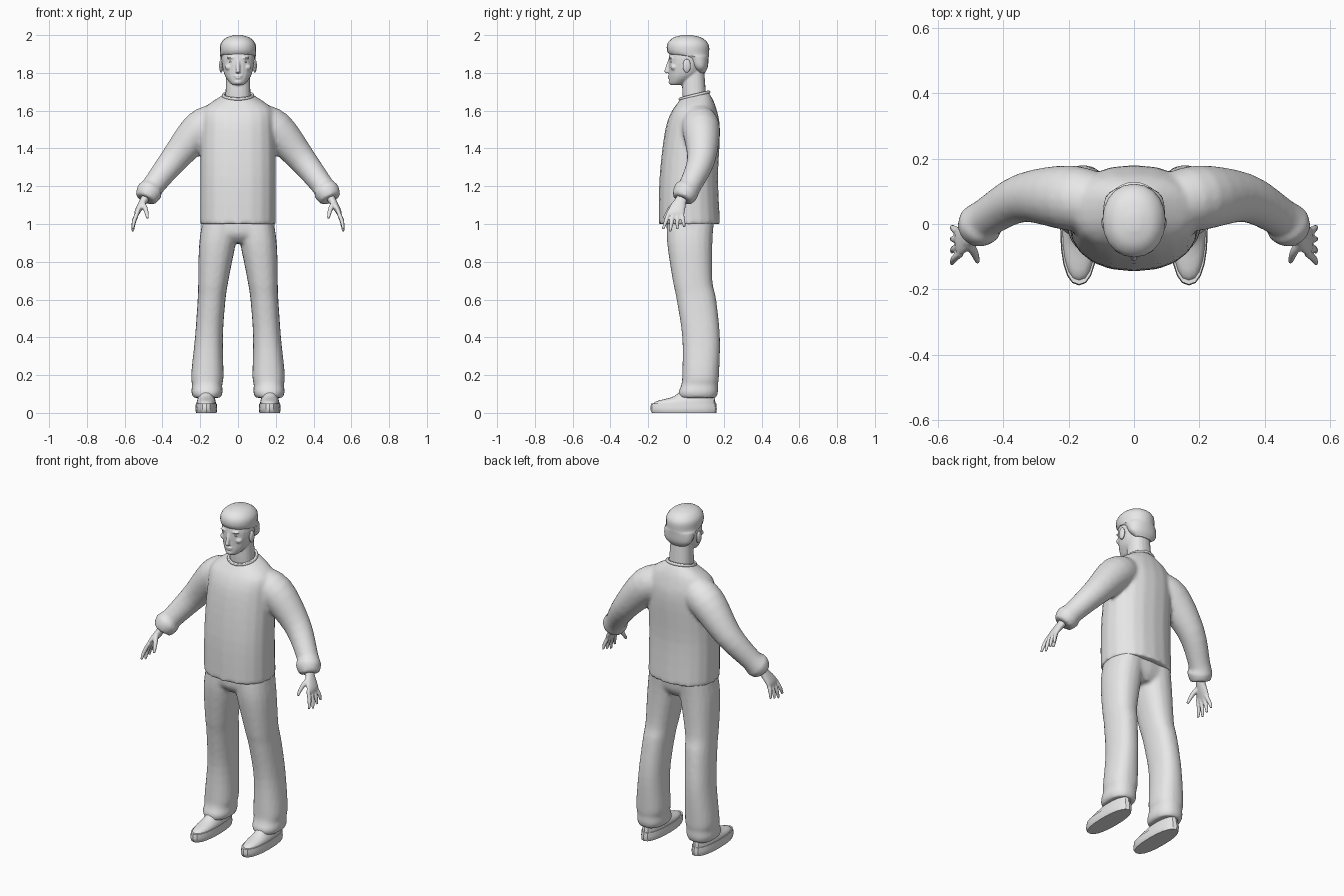
import bpy
import bmesh
from math import cos, sin, pi, copysign
from mathutils import Matrix, Vector

if "Cube" in bpy.data.objects:
    bpy.data.objects.remove(bpy.data.objects["Cube"])

GREY = (0.8, 0.8, 0.8, 1)
grey = bpy.data.materials.new("plain grey")
grey.use_nodes = True
grey.diffuse_color = GREY
grey.node_tree.nodes["Principled BSDF"].inputs["Base Color"].default_value = GREY

SIDES = {"left": 1, "right": -1}


def curve(points, steps=4):
    """Smooth curve through a few points of any dimension."""
    knots = [Vector(p) for p in points]
    knots = [knots[0], *knots, knots[-1]]
    result = []
    for before, start, end, after in zip(knots, knots[1:], knots[2:], knots[3:]):
        leave, arrive = (end - before) / 2, (after - start) / 2
        gap = end - start
        for k in range(steps):
            t = k / steps
            result.append(start + leave * t + (gap * 3 - leave * 2 - arrive) * t ** 2
                          + (leave + arrive - gap * 2) * t ** 3)
    return result + [knots[-1]]


def ring(centre, across, along, power=2, count=20):
    """Rounded outline; a higher power makes it boxier."""
    def bend(value):
        return copysign(abs(value) ** (2 / power), value)
    angles = [2 * pi * i / count for i in range(count)]
    return [centre + across * bend(cos(a)) + along * bend(sin(a)) for a in angles]


def skin(bm, rings):
    """Join rings of points into a closed shell."""
    loops = [[bm.verts.new(point) for point in outline] for outline in rings]
    for low, high in zip(loops, loops[1:]):
        for i in range(len(low)):
            bm.faces.new((low[i - 1], low[i], high[i], high[i - 1]))
    bm.faces.new(loops[0])
    bm.faces.new(loops[-1])


def stack(bm, levels, power=2.3, centre=lambda z: 0, tilt=lambda z: 0):
    """Level: height, half width, front y, back y."""
    rings = []
    for z, width, front, back in curve(levels):
        depth = (back - front) / 2
        rings.append(ring(Vector((centre(z), (front + back) / 2, z)), Vector((width, 0, 0)),
                          Vector((0, depth, depth * tilt(z))), power))
    skin(bm, rings)


def tube(bm, path, side=1):
    """Path point: x, y, z, thickness radius and optional breadth radius."""
    path = curve(path)
    spots = [Vector((side * p[0], p[1], p[2])) for p in path]
    rings = []
    for i, p in enumerate(path):
        heading = spots[min(i + 1, len(spots) - 1)] - spots[max(i - 1, 0)]
        across = Vector((0, 1, 0)).cross(heading).normalized()
        along = heading.normalized().cross(across)
        rings.append(ring(spots[i], across * p[3], along * p[-1]))
    skin(bm, rings)


def blob(bm, centre, radii):
    place = Matrix.Translation(centre) @ Matrix.Diagonal((*radii, 1))
    bmesh.ops.create_uvsphere(bm, u_segments=16, v_segments=10, radius=1, matrix=place)


def shade(ob):
    bpy.ops.object.select_all(action="DESELECT")
    ob.select_set(True)
    bpy.context.view_layer.objects.active = ob
    ob.data.materials.append(grey)
    bpy.ops.object.shade_smooth_by_angle()


def finish(name, bm, voxel=None):
    """Turn the shells into an object, fused into one skin if a voxel size is given."""
    bmesh.ops.recalc_face_normals(bm, faces=bm.faces)
    mesh = bpy.data.meshes.new(name)
    bm.to_mesh(mesh)
    bm.free()
    ob = bpy.data.objects.new(name, mesh)
    bpy.context.collection.objects.link(ob)
    shade(ob)
    if voxel:
        fuse = ob.modifiers.new("fuse", "REMESH")
        fuse.mode = "VOXEL"
        fuse.voxel_size = voxel
        fuse.use_smooth_shade = True
        ob.modifiers.new("soften", "SMOOTH").iterations = 4


# Sweater: torso and both sleeves, with a fold above each cuff
bm = bmesh.new()
stack(bm, [(1, 0.2, -0.145, 0.18), (1.25, 0.2, -0.14, 0.17), (1.5, 0.195, -0.11, 0.18),
           (1.61, 0.18, -0.07, 0.16), (1.68, 0.08, -0.03, 0.12)],
      tilt=lambda z: max(0, 3 * (z - 1.6)))
for side in SIDES.values():
    tube(bm, [(0.1, 0.06, 1.55, 0.09), (0.2, 0.08, 1.5, 0.1), (0.34, 0.08, 1.34, 0.075),
              (0.45, 0.02, 1.2, 0.06), (0.47, 0, 1.17, 0.07), (0.49, -0.02, 1.13, 0.055)], side)
finish("sweater", bm, voxel=0.011)

# Collar band, rising towards the back
bpy.ops.mesh.primitive_torus_add(major_radius=0.077, minor_radius=0.009,
                                 location=(0, 0.045, 1.68), rotation=(0.24, 0, 0))
collar = bpy.context.object
collar.name = "collar"
shade(collar)

# Trousers: seat and two loose legs that lean outwards towards the floor
bm = bmesh.new()
stack(bm, [(0.9, 0.12, -0.06, 0.11), (0.95, 0.19, -0.1, 0.14), (1.05, 0.19, -0.1, 0.15)])
for side in SIDES.values():
    stack(bm, [(1.04, 0.095, -0.1, 0.15), (0.9, 0.097, -0.1, 0.14), (0.7, 0.08, -0.07, 0.14),
               (0.6, 0.074, -0.05, 0.16), (0.4, 0.074, -0.02, 0.18), (0.2, 0.086, -0.02, 0.175),
               (0.15, 0.08, -0.025, 0.17), (0.11, 0.083, -0.04, 0.17), (0.08, 0.073, -0.035, 0.16)],
          centre=lambda z: side * (0.165 - 0.07 * z * z))
finish("trousers", bm, voxel=0.01)

for label, side in SIDES.items():
    # Shoe upper and its wider sole
    def foot(z):
        return side * 0.168

    bm = bmesh.new()
    stack(bm, [(0.03, 0.053, -0.18, 0.157), (0.06, 0.05, -0.16, 0.155),
               (0.09, 0.043, -0.06, 0.15), (0.15, 0.04, 0, 0.14)], centre=foot)
    finish(label + "_shoe", bm)
    bm = bmesh.new()
    stack(bm, [(0, 0.054, -0.18, 0.16), (0.02, 0.058, -0.188, 0.163), (0.05, 0.055, -0.185, 0.16)],
          centre=foot)
    finish(label + "_sole", bm)

    # Hand: palm, four fanned fingers and a thumb
    bm = bmesh.new()
    tube(bm, [(0.475, -0.01, 1.17, 0.024, 0.03), (0.495, -0.025, 1.13, 0.022, 0.03),
              (0.53, -0.05, 1.07, 0.016, 0.045), (0.54, -0.055, 1.045, 0.01, 0.04)], side)
    for finger in range(4):
        y = -0.09 + 0.022 * finger
        fan = 0.016 * (finger - 2)
        reach = 0.1 - 0.012 * abs(finger - 1)
        tube(bm, [(0.53, y, 1.065, 0.011), (0.55, y + fan / 2, 1.06 - reach / 2, 0.011),
                  (0.558, y + fan, 1.06 - reach, 0.007)], side)
    tube(bm, [(0.51, -0.05, 1.115, 0.015), (0.49, -0.085, 1.08, 0.013),
              (0.478, -0.116, 1.03, 0.008)], side)
    finish(label + "_hand", bm, voxel=0.005)

    # Eye and ear
    bm = bmesh.new()
    blob(bm, (side * 0.034, -0.073, 1.858), (0.015, 0.012, 0.007))
    finish(label + "_eye", bm)
    bm = bmesh.new()
    blob(bm, (side * 0.089, 0.004, 1.837), (0.011, 0.021, 0.036))
    finish(label + "_ear", bm)

# Head: neck, skull, nose, lips, chin, brows and cheeks
bm = bmesh.new()
stack(bm, [(1.63, 0.07, -0.015, 0.11), (1.7, 0.066, -0.02, 0.105), (1.83, 0.06, -0.02, 0.095)])
stack(bm, [(1.735, 0.025, -0.08, -0.03), (1.75, 0.045, -0.088, 0.01), (1.8, 0.075, -0.09, 0.08),
           (1.9, 0.087, -0.088, 0.11), (1.98, 0.045, -0.04, 0.07)], power=2.1)
tube(bm, [(0, -0.084, 1.87, 0.009), (0, -0.1, 1.82, 0.011), (0, -0.095, 1.8, 0.012)])
blob(bm, (0, -0.104, 1.81), (0.011, 0.011, 0.01))
blob(bm, (0, -0.089, 1.783), (0.023, 0.008, 0.005))
blob(bm, (0, -0.087, 1.773), (0.02, 0.009, 0.006))
blob(bm, (0, -0.08, 1.752), (0.022, 0.013, 0.013))
for side in SIDES.values():
    blob(bm, (side * 0.035, -0.081, 1.88), (0.025, 0.011, 0.006))
    blob(bm, (side * 0.046, -0.064, 1.83), (0.024, 0.018, 0.017))
finish("head", bm, voxel=0.0045)

# Short hair cap: full over the brow, cut back behind the ears
bm = bmesh.new()
stack(bm, [(1.8, 0.05, 0.06, 0.1), (1.83, 0.085, 0.03, 0.115), (1.88, 0.093, -0.01, 0.12),
           (1.9, 0.095, -0.09, 0.122), (1.95, 0.094, -0.1, 0.12), (1.985, 0.065, -0.07, 0.085),
           (2, 0.02, -0.02, 0.03)], power=2.1)
finish("hair", bm)
